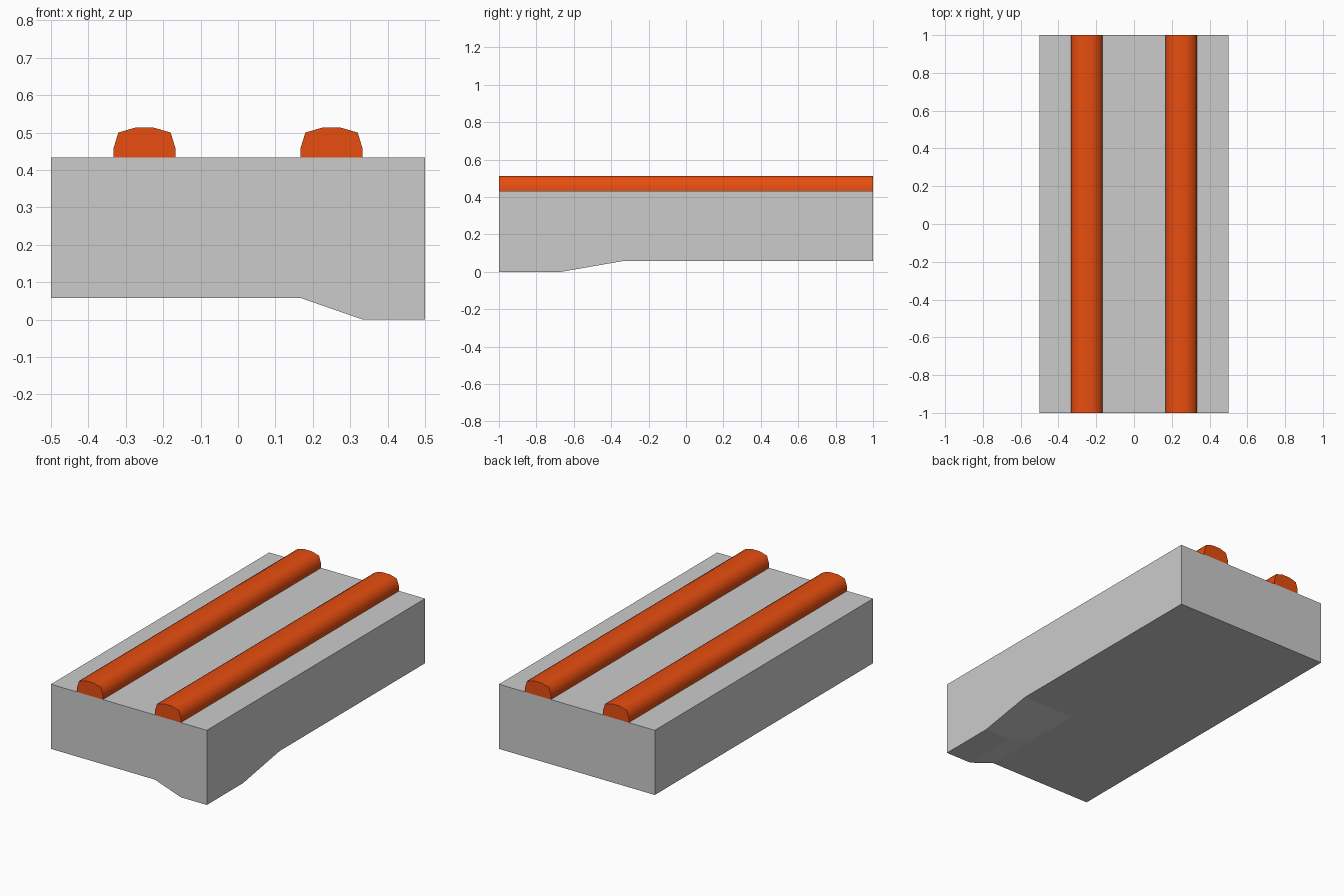
import bpy, bmesh
from mathutils import Matrix

if "Cube" in bpy.data.objects:
    bpy.data.objects.remove(bpy.data.objects["Cube"])

TOP, UNDERSIDE = 0.433, 0.058


def add_object(name, bm):
    bmesh.ops.recalc_face_normals(bm, faces=bm.faces)
    mesh = bpy.data.meshes.new(name)
    bm.to_mesh(mesh)
    bm.free()
    obj = bpy.data.objects.new(name, mesh)
    bpy.context.collection.objects.link(obj)
    return obj


# Slab: gridded block with its front right bottom corner pulled down to a foot
bm = bmesh.new()
size = Matrix.Diagonal((1, 2, TOP - UNDERSIDE, 1))
bmesh.ops.create_cube(bm, size=1, matrix=Matrix.Translation((0, 0, (TOP + UNDERSIDE) / 2)) @ size)
bmesh.ops.subdivide_edges(bm, edges=bm.edges[:], cuts=5, use_grid_fill=True)
for v in bm.verts:
    if v.co.x > 0.3 and v.co.y < -0.6 and v.co.z < UNDERSIDE + 0.01:
        v.co.z = 0
add_object("slab", bm)

# Rails: rounded profile swept along the full length of the slab
half = [(0.083, 0), (0.083, 0.024), (0.07, 0.067), (0.025, 0.08)]
profile = half + [(-x, z) for x, z in reversed(half)]
orange = bpy.data.materials.new("orange")
orange.diffuse_color = (0.8, 0.075, 0.005, 1)
orange.use_nodes = True
orange.node_tree.nodes["Principled BSDF"].inputs["Base Color"].default_value = orange.diffuse_color


def add_rail(name, cx):
    bm = bmesh.new()
    front, back = [[bm.verts.new((cx + x, y, TOP + z)) for x, z in profile] for y in (-1, 1)]
    bm.faces.new(front)
    bm.faces.new(back[::-1])
    for i in range(len(profile) - 1):
        bm.faces.new((front[i], back[i], back[i + 1], front[i + 1]))
    rail = add_object(name, bm)
    rail.data.materials.append(orange)
    bpy.ops.object.select_all(action='DESELECT')
    rail.select_set(True)
    bpy.context.view_layer.objects.active = rail
    bpy.ops.object.shade_smooth_by_angle(angle=1.2)


add_rail("left_rail", -0.25)
add_rail("right_rail", 0.25)
